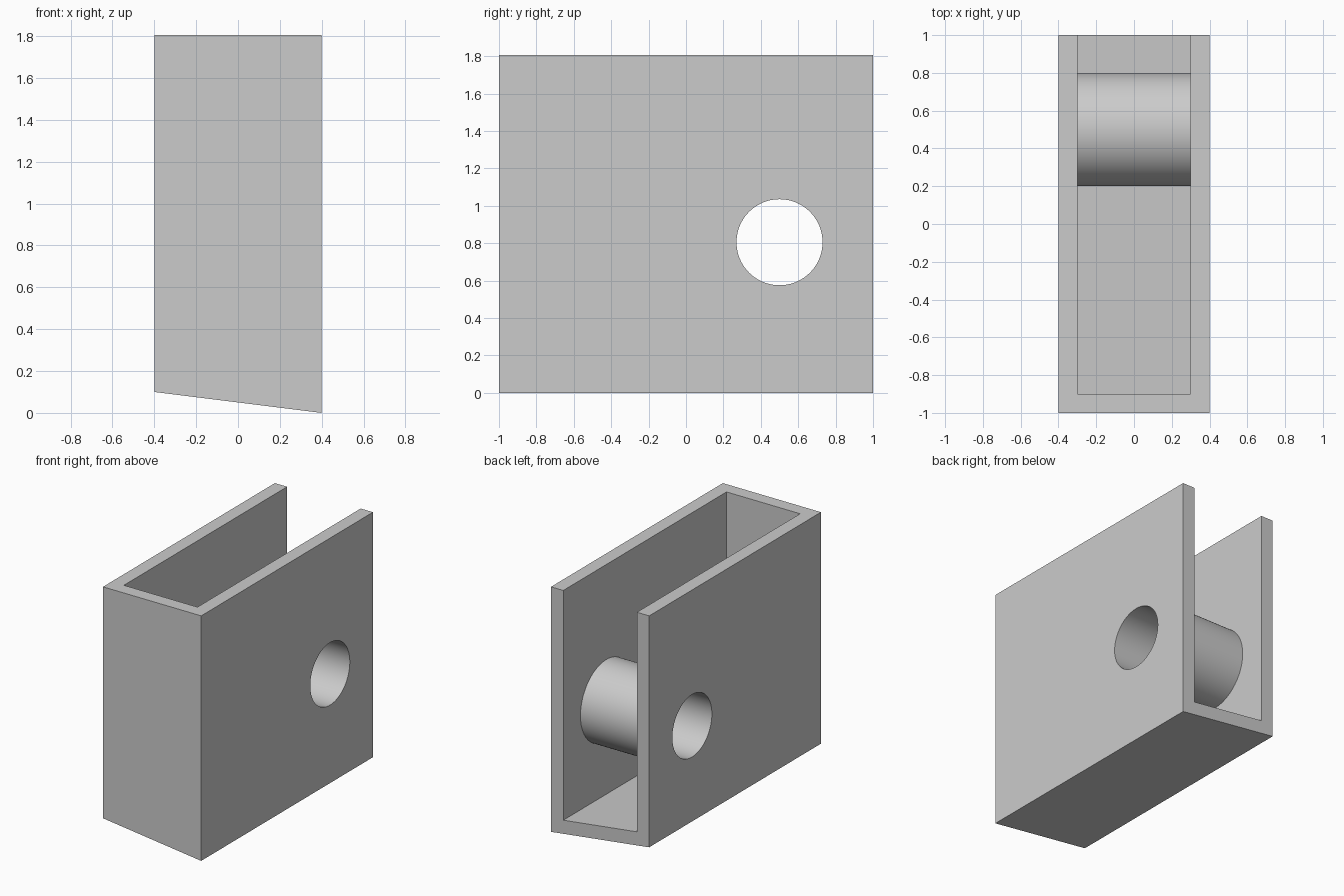
import bpy
import bmesh
from math import pi, radians
from mathutils import Matrix

default = bpy.data.objects.get("Cube")
if default:
    bpy.data.objects.remove(default, do_unlink=True)

HALF_W, HALF_L, TOP = 0.4, 1.0, 1.805
WALL, SLOPE = 0.1, 0.125
AXIS_Y, AXIS_Z = 0.5, 0.805
TUBE_R, BORE_R = 0.3, 0.23

grey = bpy.data.materials.new("light grey")
grey.use_nodes = True
grey.diffuse_color = (0.6, 0.6, 0.6, 1)
grey.node_tree.nodes["Principled BSDF"].inputs["Base Color"].default_value = (0.6, 0.6, 0.6, 1)


def finish(name, bm):
    bmesh.ops.recalc_face_normals(bm, faces=bm.faces)
    mesh = bpy.data.meshes.new(name)
    bm.to_mesh(mesh)
    bm.free()
    mesh.materials.append(grey)
    obj = bpy.data.objects.new(name, mesh)
    bpy.context.collection.objects.link(obj)
    return obj


def sloped_block(name, half_w, y0, y1, lift, top):
    """Block along y whose underside slopes down towards +x."""
    bm = bmesh.new()
    profile = [(x, lift + SLOPE * (HALF_W - x)) for x in (-half_w, half_w)]
    profile += [(half_w, top), (-half_w, top)]
    face = bm.faces.new([bm.verts.new((x, y0, z)) for x, z in profile])
    grown = bmesh.ops.extrude_face_region(bm, geom=[face])["geom"]
    verts = [v for v in grown if isinstance(v, bmesh.types.BMVert)]
    bmesh.ops.translate(bm, verts=verts, vec=(0, y1 - y0, 0))
    return finish(name, bm)


def cross_rod(name, radius, length):
    """Cylinder along x on the shared axis."""
    bm = bmesh.new()
    place = Matrix.Translation((0, AXIS_Y, AXIS_Z)) @ Matrix.Rotation(pi / 2, 4, "Y")
    bmesh.ops.create_cone(bm, cap_ends=True, segments=96, radius1=radius,
                          radius2=radius, depth=length, matrix=place)
    return finish(name, bm)


def combine(target, tool, operation):
    mod = target.modifiers.new(operation.lower(), "BOOLEAN")
    mod.operation, mod.solver, mod.object = operation, "EXACT", tool
    bpy.context.view_layer.objects.active = target
    bpy.ops.object.modifier_apply(modifier=mod.name)
    bpy.data.objects.remove(tool, do_unlink=True)


# Housing: hollow block, open at the top and back
housing = sloped_block("bracket_housing", HALF_W, -HALF_L, HALF_L, 0, TOP)
combine(housing, sloped_block("cavity_cutter", HALF_W - WALL, WALL - HALF_L,
                              HALF_L + WALL, WALL, TOP + WALL), "DIFFERENCE")

# Cross tube joining the side walls, bored right through
combine(housing, cross_rod("cross_tube", TUBE_R, 2 * HALF_W - WALL), "UNION")
combine(housing, cross_rod("bore_cutter", BORE_R, 4 * HALF_W), "DIFFERENCE")

# Smooth the round surfaces, keep the corners sharp
bpy.ops.object.select_all(action="DESELECT")
housing.select_set(True)
bpy.context.view_layer.objects.active = housing
bpy.ops.object.shade_smooth_by_angle(angle=radians(30))
